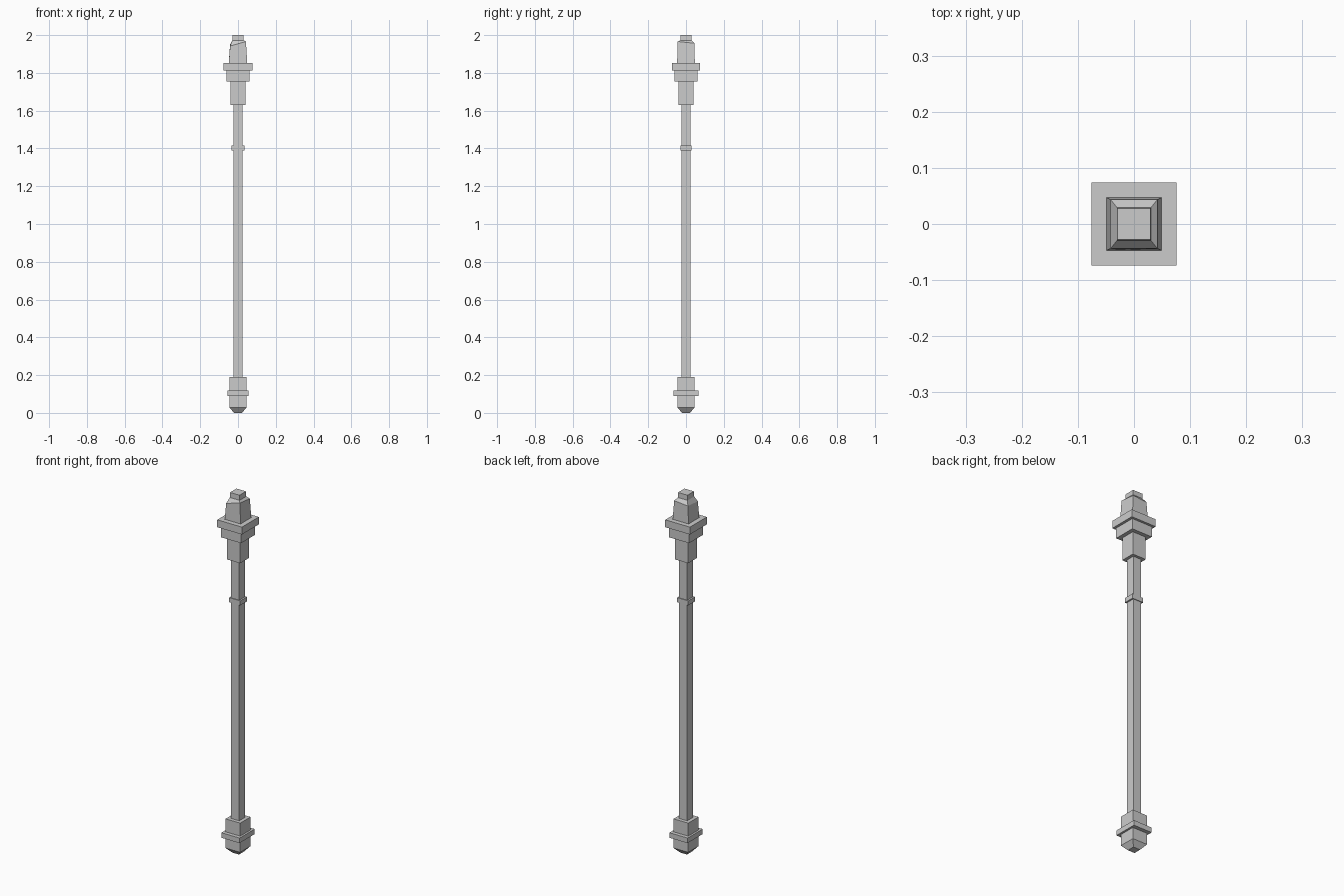
import bpy, bmesh

if "Cube" in bpy.data.objects:
    bpy.data.objects.remove(bpy.data.objects["Cube"])


def stack(name, sections):
    """Square-section solid; each section is (half_x, half_y, z or four corner heights)."""
    bm = bmesh.new()
    rings = []
    for hx, hy, z in sections:
        zs = z if isinstance(z, tuple) else (z,) * 4
        corners = ((-hx, -hy), (hx, -hy), (hx, hy), (-hx, hy))
        rings.append([bm.verts.new((x, y, h)) for (x, y), h in zip(corners, zs)])
    for a, b in zip(rings, rings[1:]):
        for i in range(4):
            j = (i + 1) % 4
            bm.faces.new((a[i], a[j], b[j], b[i]))
    bm.faces.new(rings[0][::-1])
    bm.faces.new(rings[-1])
    bmesh.ops.recalc_face_normals(bm, faces=bm.faces)
    mesh = bpy.data.meshes.new(name)
    bm.to_mesh(mesh)
    bm.free()
    obj = bpy.data.objects.new(name, mesh)
    bpy.context.collection.objects.link(obj)
    return obj


def block(name, hx, hy, z0, z1):
    return stack(name, [(hx, hy, z0), (hx, hy, z1)])


# Foot with a bevelled tip, and its band
stack("foot", [(0.021, 0.021, 0), (0.045, 0.045, 0.028), (0.045, 0.045, 0.19)])
block("foot_band", 0.056, 0.066, 0.09, 0.118)

# Long square shaft and its band
block("shaft", 0.025, 0.025, 0.18, 1.64)
block("shaft_band", 0.034, 0.029, 1.39, 1.415)

# Stepped collar below the head
block("collar", 0.041, 0.040, 1.63, 1.755)
block("lower_step", 0.062, 0.061, 1.755, 1.812)
block("upper_step", 0.076, 0.074, 1.812, 1.853)

# Tapered head with an uneven shoulder (corners: front left, front right, back right, back left)
stack("head", [
    (0.049, 0.047, 1.85),
    (0.042, 0.044, (1.942, 1.966, 1.957, 1.950)),
    (0.030, 0.029, 1.972),
    (0.029, 0.028, 2.0),
])
